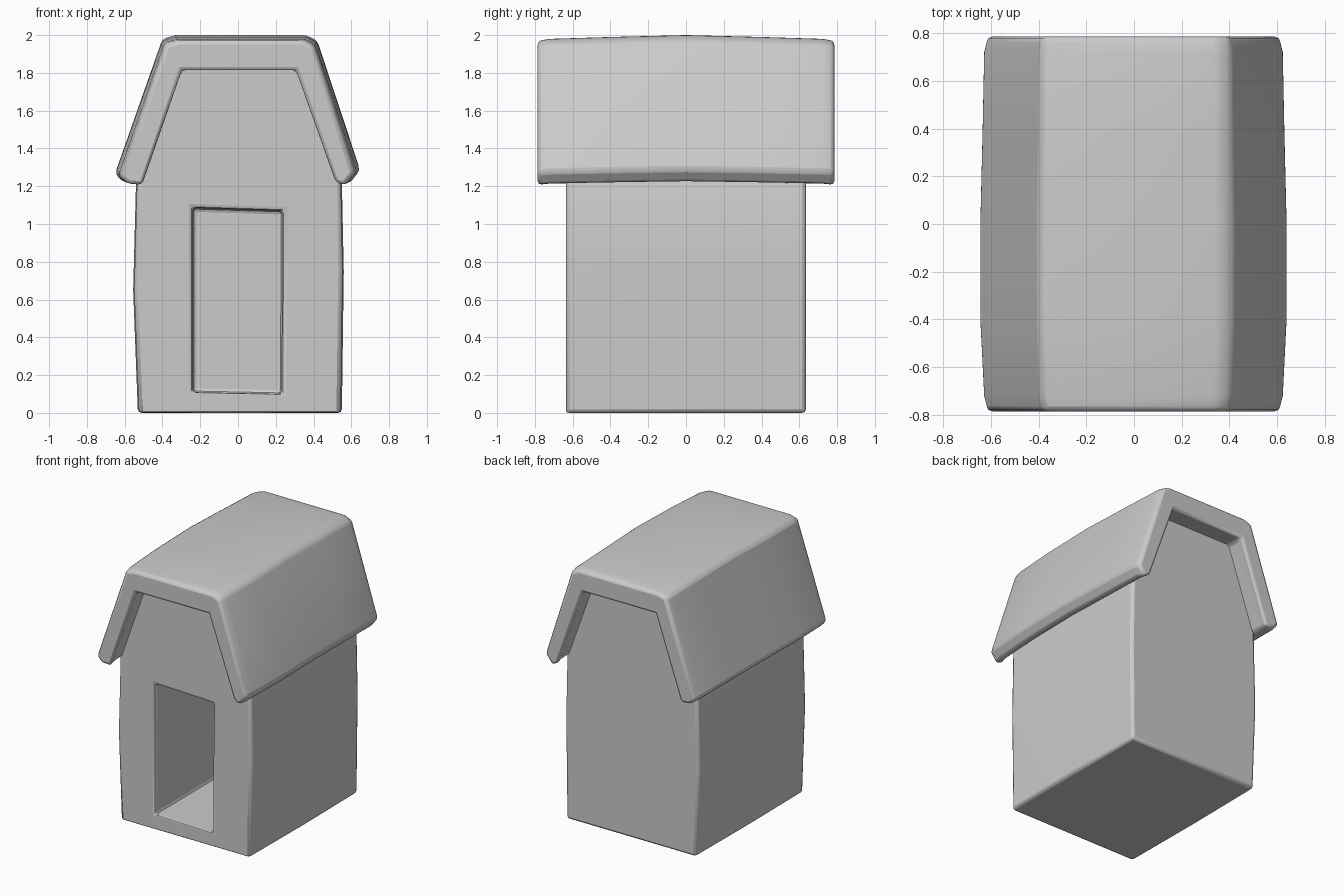
import bpy
import bmesh

cube = bpy.data.objects.get("Cube")
if cube:
    bpy.data.objects.remove(cube, do_unlink=True)

stone = bpy.data.materials.new("pale_grey_stone")
stone.use_nodes = True
colour = (0.6, 0.6, 0.6, 1)
stone.diffuse_color = colour
stone.node_tree.nodes["Principled BSDF"].inputs["Base Color"].default_value = colour


def loft(name, profile, stations):
    """Sweep an x-z profile along y; each station is (y, x scale, z scale)."""
    bm = bmesh.new()
    rings = [[bm.verts.new((x * sx, y, z * sz)) for x, z in profile]
             for y, sx, sz in stations]
    n = len(profile)
    for a, b in zip(rings, rings[1:]):
        for i in range(n):
            j = (i + 1) % n
            bm.faces.new((a[i], a[j], b[j], b[i]))
    bm.faces.new(rings[0])
    bm.faces.new(rings[-1])
    bmesh.ops.recalc_face_normals(bm, faces=bm.faces)
    mesh = bpy.data.meshes.new(name)
    bm.to_mesh(mesh)
    bm.free()
    obj = bpy.data.objects.new(name, mesh)
    bpy.context.collection.objects.link(obj)
    mesh.materials.append(stone)
    return obj


def soften(obj, width):
    bevel = obj.modifiers.new("worn_edges", 'BEVEL')
    bevel.width = width
    bevel.segments = 2
    bevel.limit_method = 'ANGLE'
    bevel.angle_limit = 0.4
    bpy.ops.object.select_all(action='DESELECT')
    obj.select_set(True)
    bpy.context.view_layer.objects.active = obj
    bpy.ops.object.shade_smooth_by_angle(angle=0.9)


# Walls with a slight bulge at mid height
walls = loft("walls",
             [(-0.53, 0), (0.55, 0), (0.56, 0.75), (0.55, 1.22), (0.33, 1.85),
              (-0.32, 1.85), (-0.54, 1.22), (-0.555, 0.65)],
             [(-0.635, 0.99, 1), (0, 1, 1), (0.635, 0.99, 1)])

# Deep doorway recess
doorway = loft("doorway_cutter",
               [(-0.24, 0.11), (0.23, 0.10), (0.235, 1.07), (-0.24, 1.085)],
               [(-0.9, 1, 1), (0.45, 1, 1)])
doorway.hide_render = True
doorway.hide_viewport = True
cut = walls.modifiers.new("doorway", 'BOOLEAN')
cut.object = doorway
cut.operation = 'DIFFERENCE'
cut.solver = 'EXACT'
soften(walls, 0.02)

# Thick roof shell, sagging slightly towards both ends
roof = loft("roof",
            [(-0.65, 1.27), (-0.40, 1.98), (-0.33, 2.0), (0.36, 2.0), (0.42, 1.97),
             (0.645, 1.29), (0.59, 1.22), (0.54, 1.24), (0.32, 1.84),
             (-0.31, 1.84), (-0.53, 1.225), (-0.61, 1.23)],
            [(-0.785, 0.95, 0.985), (-0.72, 0.975, 0.99), (-0.4, 1, 0.995),
             (0, 1, 1), (0.4, 0.985, 0.995), (0.72, 0.975, 0.99),
             (0.785, 0.95, 0.985)])
soften(roof, 0.02)
